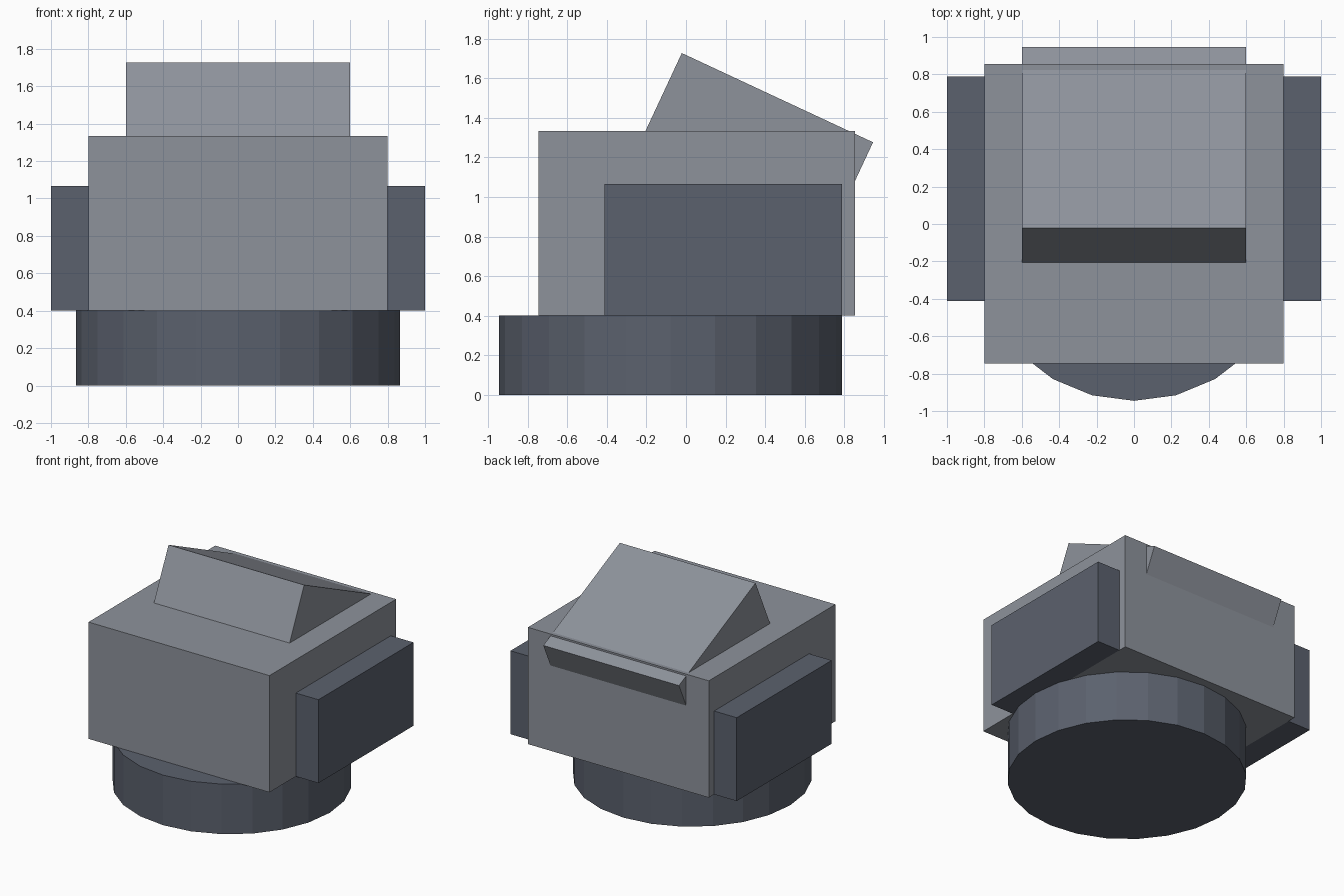
import bpy
from math import radians

if "Cube" in bpy.data.objects:
    bpy.data.objects.remove(bpy.data.objects["Cube"])

U = 2 / 15        # modelling unit: overall width is 15 units
Y0 = 0.0547       # offset that centres the model in y


def material(name, color):
    mat = bpy.data.materials.new(name)
    mat.diffuse_color = (*color, 1)
    mat.use_nodes = True
    mat.node_tree.nodes["Principled BSDF"].inputs["Base Color"].default_value = mat.diffuse_color
    return mat


LIGHT = material("light_grey", (0.27, 0.29, 0.33))
DARK = material("dark_grey", (0.105, 0.12, 0.155))


def finish(name, mat):
    ob = bpy.context.object
    ob.name = name
    ob.data.materials.append(mat)
    return ob


def box(name, center, size, mat, tilt=0):
    x, y, z = (c * U for c in center)
    bpy.ops.mesh.primitive_cube_add(size=1, location=(x, y + Y0, z),
                                    rotation=(radians(tilt), 0, 0))
    bpy.context.object.scale = [s * U for s in size]
    bpy.ops.object.transform_apply(location=False, rotation=False, scale=True)
    return finish(name, mat)


# Round swivel base
bpy.ops.mesh.primitive_cylinder_add(vertices=24, radius=6.5 * U, depth=3 * U,
                                    location=(0, -U + Y0, 1.5 * U))
finish("swivel_base", DARK)

# Main housing
box("housing", (0, 0, 6.5), (12, 12, 7), LIGHT)

# Tilted block sunk into the top and poking out at the back
box("tilted_top", (0, 2, 9), (9, 8, 5), LIGHT, tilt=-25)

# Side panels
for side, label in ((-1, "left"), (1, "right")):
    box(f"{label}_side_panel", (side * 6.75, 1, 5.5), (1.5, 9, 5), DARK)
